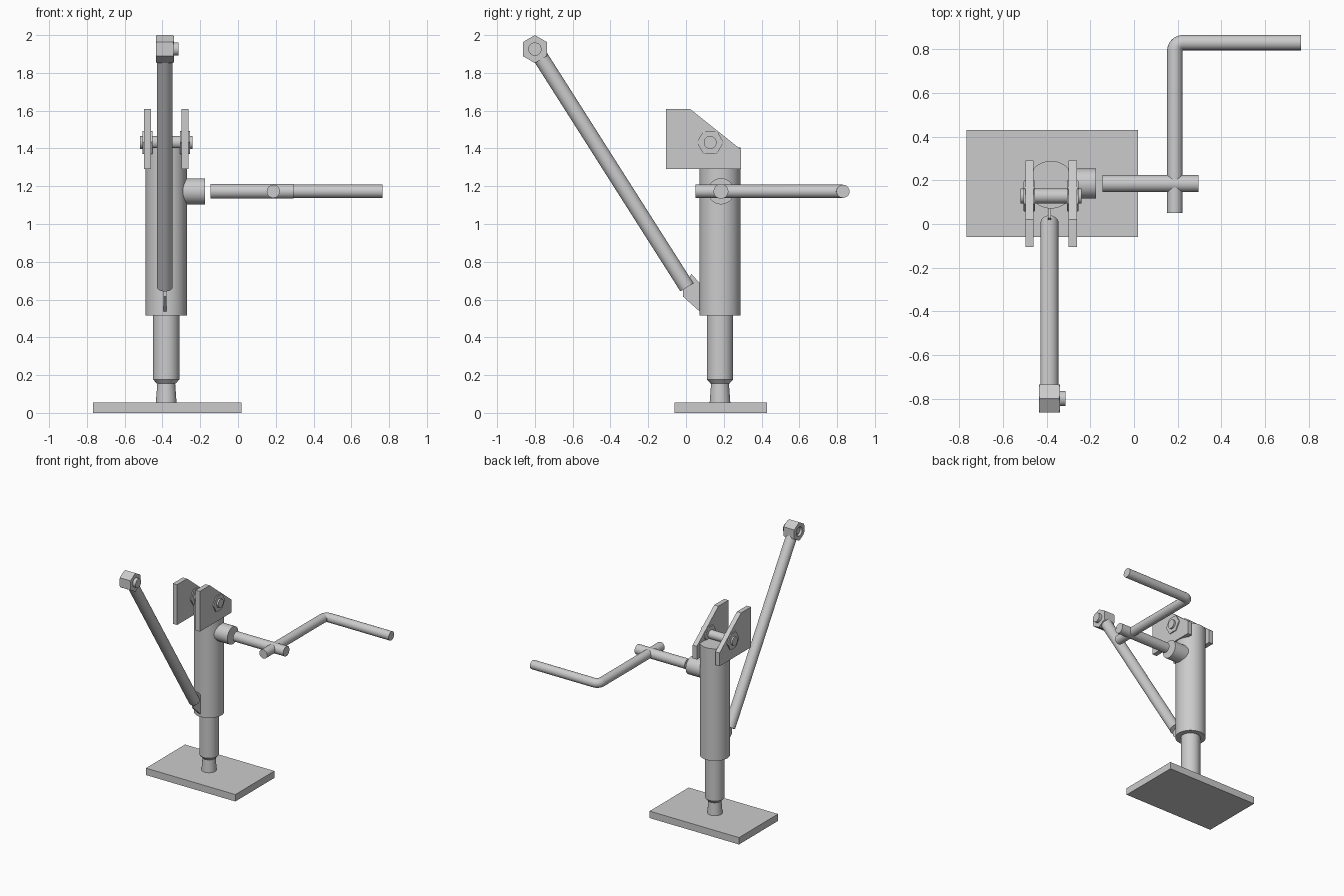
import bpy, bmesh
from math import pi, radians, cos, sin
from mathutils import Vector, Matrix

if "Cube" in bpy.data.objects:
    bpy.data.objects.remove(bpy.data.objects["Cube"])

CX, CY = -0.38, 0.18      # column axis
X, Z = Vector((1, 0, 0)), Vector((0, 0, 1))


def finish(name, bm, smooth=True):
    bmesh.ops.recalc_face_normals(bm, faces=bm.faces)
    me = bpy.data.meshes.new(name)
    bm.to_mesh(me)
    bm.free()
    ob = bpy.data.objects.new(name, me)
    bpy.context.collection.objects.link(ob)
    if smooth:
        bpy.ops.object.select_all(action='DESELECT')
        ob.select_set(True)
        bpy.context.view_layer.objects.active = ob
        bpy.ops.object.shade_smooth_by_angle(angle=radians(30))
    return ob


def lathe(name, profile, origin=(0, 0, 0), axis=Z, segs=48, twist=0, smooth=True):
    """Capped solid of revolution from (radius, height) pairs."""
    bm = bmesh.new()
    rings = [[bm.verts.new((r * cos(twist + 2 * pi * i / segs),
                            r * sin(twist + 2 * pi * i / segs), h))
              for i in range(segs)] for r, h in profile]
    for a, b in zip(rings, rings[1:]):
        for i in range(segs):
            j = (i + 1) % segs
            bm.faces.new((a[i], a[j], b[j], b[i]))
    bm.faces.new(rings[0])
    bm.faces.new(rings[-1])
    rot = axis.to_track_quat('Z', 'Y').to_matrix().to_4x4()
    bm.transform(Matrix.Translation(origin) @ rot)
    return finish(name, bm, smooth)


def rod(name, a, b, r):
    a, b = Vector(a), Vector(b)
    return lathe(name, [(r, 0), (r, (b - a).length)], a, b - a)


def plate(name, outline, x, t):
    """Flat plate: (y, z) outline, thickness t centred on x."""
    bm = bmesh.new()
    f = bm.faces.new([bm.verts.new((x - t / 2, y, z)) for y, z in outline])
    ext = bmesh.ops.extrude_face_region(bm, geom=[f])['geom']
    bmesh.ops.translate(bm, vec=(t, 0, 0),
                        verts=[v for v in ext if isinstance(v, bmesh.types.BMVert)])
    return finish(name, bm, False)


def boolean(ob, cutter, op):
    m = ob.modifiers.new("cut", 'BOOLEAN')
    m.operation, m.object, m.solver = op, cutter, 'EXACT'
    bpy.context.view_layer.objects.active = ob
    bpy.ops.object.modifier_apply(modifier=m.name)
    bpy.data.objects.remove(cutter)


def nut(name, x0, x1, y, z, r, point_up):
    """Hex nut along x with conically chamfered corners."""
    t = x1 - x0
    c = r * 0.12
    probe = X.to_track_quat('Z', 'Y') @ X          # where the first corner points
    up = abs(probe.z) > 0.5
    twist = 0 if up == point_up else pi / 6
    ob = lathe(name, [(r, 0), (r, t)], (x0, y, z), X, 6, twist, False)
    k = 0.6 * c
    cone = lathe("chamfer", [(r * 0.9, -0.001), (r * 1.03, k),
                             (r * 1.03, t - k), (r * 0.9, t + 0.001)],
                 (x0, y, z), X, 48, 0, False)
    boolean(ob, cone, 'INTERSECT')
    return ob


# base plate
plate("base_plate", [(-0.06, 0), (0.43, 0), (0.43, 0.055), (-0.06, 0.055)],
      -0.374, 0.785)

# column: foot, sliding tube, outer tube
lathe("foot", [(0.055, 0.05), (0.047, 0.16)], (CX, CY, 0))
lathe("inner_tube", [(0.05, 0.155), (0.07, 0.178), (0.07, 0.53)], (CX, CY, 0))
lathe("outer_tube", [(0.109, 0.515), (0.109, 1.405)], (CX, CY, 0))

# clevis plates with nuts, mirrored about the column, and the pin
ear = [(-0.105, 1.29), (-0.105, 1.61), (0.02, 1.61), (0.29, 1.395), (0.29, 1.29)]
for side, s in (("left", -1), ("right", 1)):
    xc = CX + s * 0.0995
    plate("clevis_plate_" + side, ear, xc, 0.037)
    nut("clevis_nut_" + side, xc - 0.027, xc + 0.027, 0.128, 1.432, 0.071, False)
rod("clevis_pin", (-0.52, 0.128, 1.432), (-0.24, 0.128, 1.432), 0.034)

# crank collar, shaft and bent handle
HY, HZ = 0.185, 1.173
rod("crank_collar", (-0.32, HY, HZ), (-0.175, HY, HZ), 0.069)
rod("crank_shaft", (-0.145, HY, HZ), (0.295, HY, HZ), 0.039)

cu = bpy.data.curves.new("crank_handle", 'CURVE')
cu.dimensions = '3D'
cu.bevel_depth, cu.bevel_resolution, cu.use_fill_caps = 0.035, 8, True
bend = 0.037
path = [(0.187, 0.05)]
path += [(0.187 + bend - bend * cos(a), 0.831 - bend + bend * sin(a))
         for a in [i * pi / 16 for i in range(9)]]
path += [(0.765, 0.831)]
sp = cu.splines.new('POLY')
sp.points.add(len(path) - 1)
for p, (x, y) in zip(sp.points, path):
    p.co = (x, y, HZ, 1)
handle = bpy.data.objects.new("crank_handle", cu)
bpy.context.collection.objects.link(handle)
bpy.ops.object.select_all(action='DESELECT')
handle.select_set(True)
bpy.context.view_layer.objects.active = handle
bpy.ops.object.convert(target='MESH')
bpy.ops.object.shade_smooth_by_angle(angle=radians(30))

# brace arm with its gusset and end nut
AX = -0.387
rod("brace_arm", (AX, 0.005, 0.665), (AX, -0.79, 1.915), 0.041)
plate("arm_gusset", [(0.08, 0.53), (-0.015, 0.615), (-0.015, 0.65),
                     (0.028, 0.735), (0.08, 0.68)], AX, 0.015)
end = nut("arm_end_nut", -0.435, -0.34, -0.80, 1.926, 0.074, True)
boolean(end, rod("bore", (-0.46, -0.80, 1.926), (-0.415, -0.80, 1.926), 0.036), 'DIFFERENCE')
rod("arm_end_stud", (-0.38, -0.80, 1.926), (-0.315, -0.80, 1.926), 0.035)
